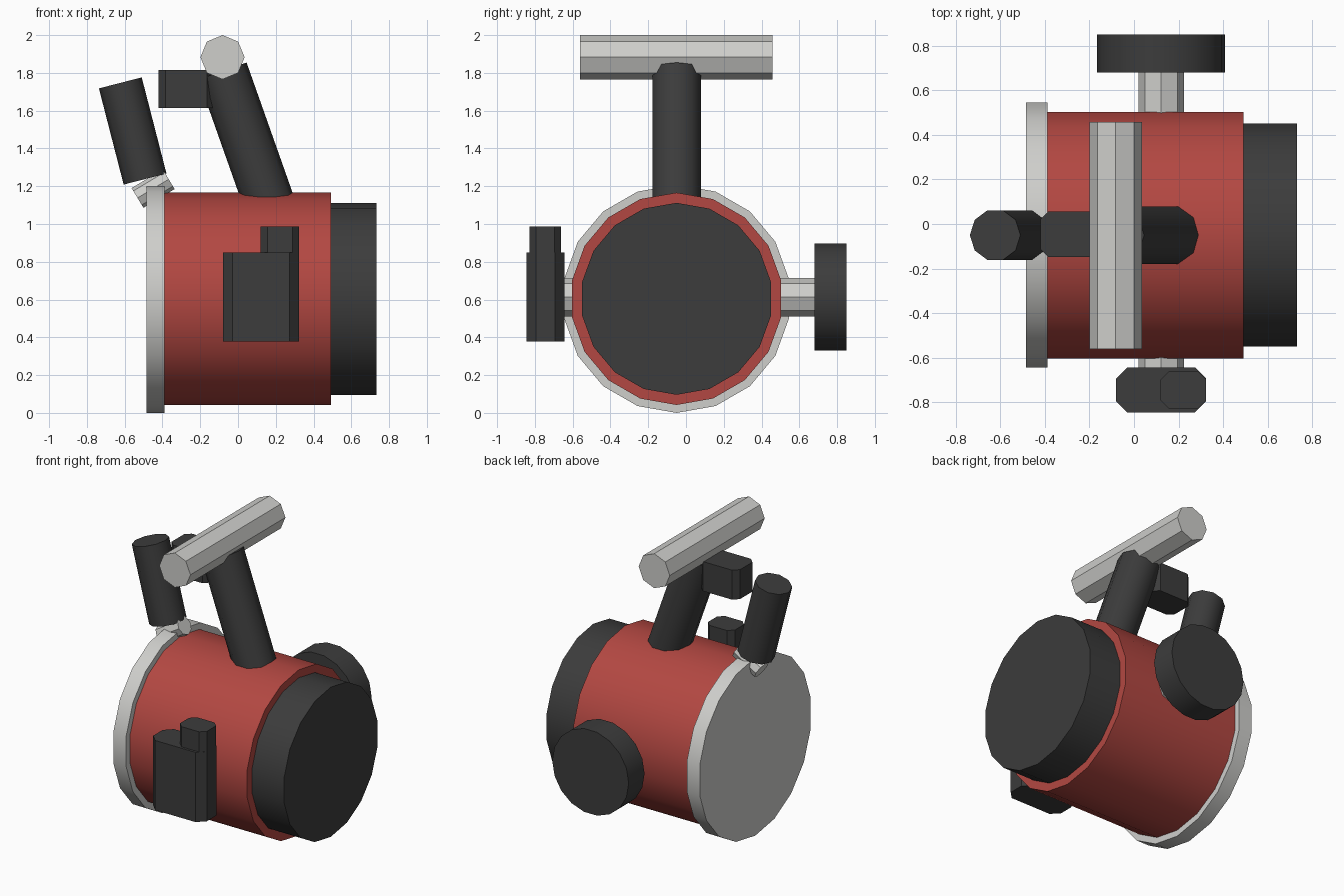
import bpy, bmesh, math
from mathutils import Vector

if "Cube" in bpy.data.objects:
    bpy.data.objects.remove(bpy.data.objects["Cube"])


def material(name, rgb):
    m = bpy.data.materials.new(name)
    m.diffuse_color = (*rgb, 1)
    m.use_nodes = True
    m.node_tree.nodes["Principled BSDF"].inputs["Base Color"].default_value = m.diffuse_color
    return m


RED = material("red_paint", (0.45, 0.064, 0.054))
DARK = material("dark_rubber", (0.045, 0.045, 0.045))
LIGHT = material("light_metal", (0.62, 0.62, 0.60))
YC = -0.05   # centre line of the body
ZC = 0.604


def prism(name, ring, axis, mat):
    """Extrude a closed ring of points along axis, with caps."""
    bm = bmesh.new()
    a = [bm.verts.new(p) for p in ring]
    b = [bm.verts.new(p + axis) for p in ring]
    n = len(ring)
    bm.faces.new(a)
    bm.faces.new(b)
    for i in range(n):
        bm.faces.new((a[i], a[(i + 1) % n], b[(i + 1) % n], b[i]))
    bmesh.ops.recalc_face_normals(bm, faces=bm.faces)
    me = bpy.data.meshes.new(name)
    bm.to_mesh(me)
    bm.free()
    me.materials.append(mat)
    ob = bpy.data.objects.new(name, me)
    bpy.context.collection.objects.link(ob)
    bpy.ops.object.select_all(action='DESELECT')
    ob.select_set(True)
    bpy.context.view_layer.objects.active = ob
    bpy.ops.object.shade_smooth_by_angle(angle=math.radians(40))
    return ob


def cylinder(name, p0, p1, r, sides, first, mat):
    """Cylinder from p0 to p1; its first corner points towards 'first'."""
    p0, axis = Vector(p0), Vector(p1) - Vector(p0)
    d = axis.normalized()
    u = Vector(first)
    u = (u - d * u.dot(d)).normalized()
    v = d.cross(u)
    ring = [p0 + r * (u * math.cos(t) + v * math.sin(t))
            for t in (math.tau * i / sides for i in range(sides))]
    return prism(name, ring, axis, mat)


def chamfered_box(name, x0, x1, y0, y1, z0, z1, c, mat):
    """Box with cut vertical corners."""
    pts = [(x0 + c, y0), (x1 - c, y0), (x1, y0 + c), (x1, y1 - c),
           (x1 - c, y1), (x0 + c, y1), (x0, y1 - c), (x0, y0 + c)]
    return prism(name, [Vector((x, y, z0)) for x, y in pts],
                 Vector((0, 0, z1 - z0)), mat)


# Drum body, rear plate and front cap
Z, X = (0, 0, 1), (1, 0, 0)
for name, x0, x1, r, mat in (("rear_plate", -0.485, -0.388, 0.604, LIGHT),
                             ("body_drum", -0.40, 0.492, 0.562, RED),
                             ("front_cap", 0.48, 0.732, 0.508, DARK)):
    cylinder(name, (x0, YC, ZC), (x1, YC, ZC), r, 18, Z, mat)

# Leaning arm with crossbar and side block
cylinder("arm", (0.169, YC, 1.10), (-0.082, YC, 1.81), 0.135, 10, X, DARK)
cylinder("crossbar", (-0.082, -0.56, 1.883), (-0.082, 0.458, 1.883), 0.117, 8, Z, LIGHT)
chamfered_box("arm_block", -0.42, -0.13, -0.147, 0.055, 1.615, 1.815, 0.035, DARK)

# Rear grip and its pivot pin
cylinder("rear_grip", (-0.492, YC, 1.238), (-0.623, YC, 1.747), 0.117, 10, X, DARK)
cylinder("grip_pin", (-0.532, YC, 1.138), (-0.367, YC, 1.237), 0.061, 8, X, LIGHT)

# Side axle with knob behind and blocks in front
cylinder("axle", (0.122, -0.70, 0.613), (0.122, 0.72, 0.613), 0.102, 8, X, LIGHT)
cylinder("side_knob", (0.122, 0.68, 0.613), (0.122, 0.85, 0.613), 0.287, 18, X, DARK)
chamfered_box("side_block", -0.08, 0.323, -0.845, -0.643, 0.377, 0.85, 0.05, DARK)
chamfered_box("side_block_tab", 0.12, 0.323, -0.828, -0.662, 0.40, 0.987, 0.035, DARK)
